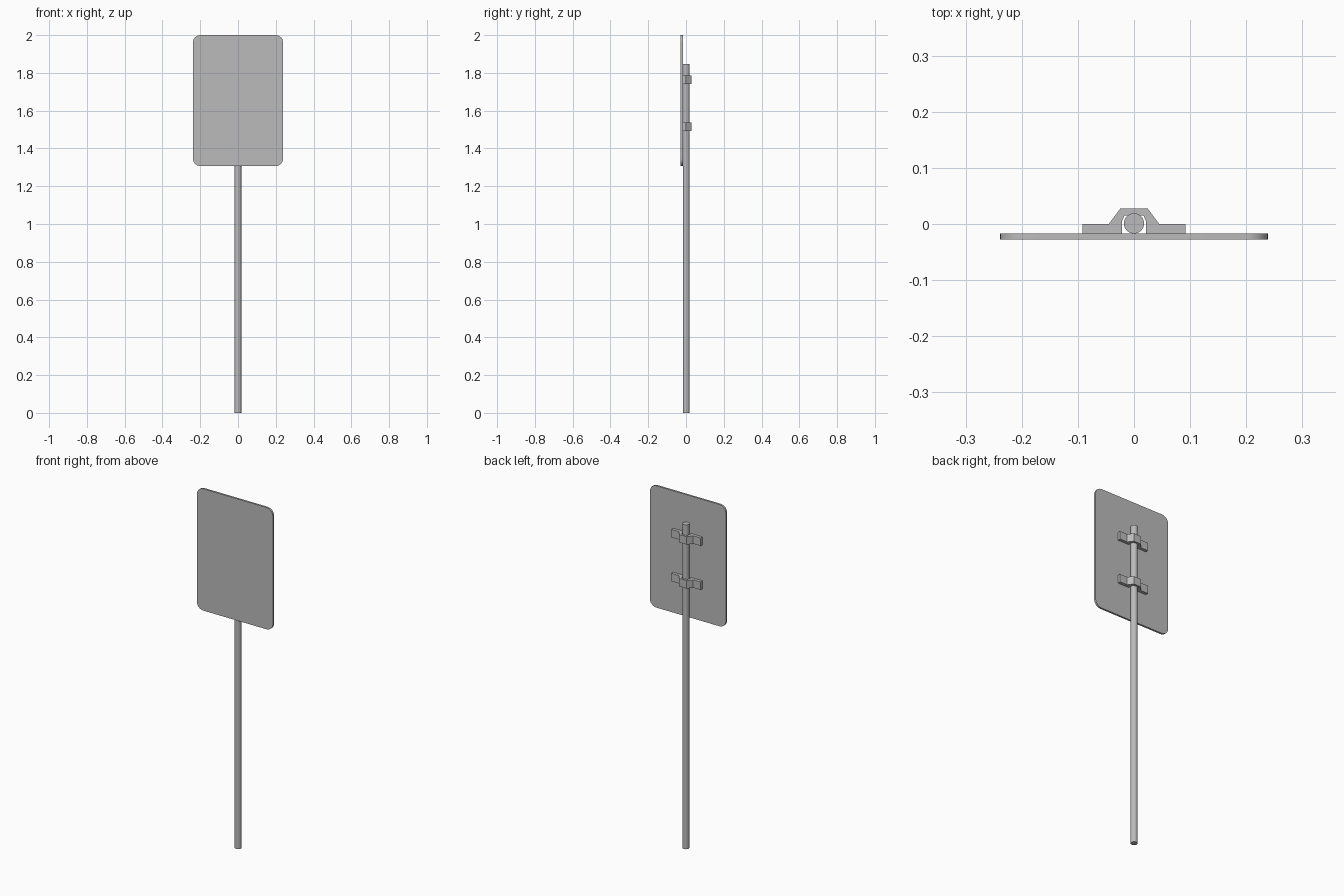
import bpy, bmesh, math

if "Cube" in bpy.data.objects:
    bpy.data.objects.remove(bpy.data.objects["Cube"], do_unlink=True)

GREY = (0.5, 0.5, 0.5, 1)
metal = bpy.data.materials.new("grey metal")
metal.use_nodes = True
metal.diffuse_color = GREY
metal.node_tree.nodes["Principled BSDF"].inputs["Base Color"].default_value = GREY


def extrude_profile(name, points, offset, smooth=False):
    """Make a solid by extruding a closed flat outline along an offset."""
    bm = bmesh.new()
    face = bm.faces.new([bm.verts.new(p) for p in points])
    ext = bmesh.ops.extrude_face_region(bm, geom=[face])
    moved = [v for v in ext["geom"] if isinstance(v, bmesh.types.BMVert)]
    bmesh.ops.translate(bm, verts=moved, vec=offset)
    bmesh.ops.recalc_face_normals(bm, faces=bm.faces)
    mesh = bpy.data.meshes.new(name)
    bm.to_mesh(mesh)
    bm.free()
    mesh.materials.append(metal)
    obj = bpy.data.objects.new(name, mesh)
    bpy.context.collection.objects.link(obj)
    if smooth:
        bpy.ops.object.select_all(action="DESELECT")
        obj.select_set(True)
        bpy.context.view_layer.objects.active = obj
        bpy.ops.object.shade_smooth_by_angle(angle=math.radians(40))
    return obj


def arc(cx, cy, radius, start, sweep, steps):
    return [(cx + radius * math.cos(start + sweep * i / steps),
             cy + radius * math.sin(start + sweep * i / steps))
            for i in range(steps + 1)]


# Round post
ring = arc(0, 0.001, 0.018, 0, math.tau, 24)[:-1]
extrude_profile("post", [(x, y, 0) for x, y in ring], (0, 0, 1.846), True)

# Sign panel with rounded corners
half_w, low, high, r = 0.239, 1.307, 2.0, 0.04
corners = [(half_w - r, high - r), (r - half_w, high - r),
           (r - half_w, low + r), (half_w - r, low + r)]
outline = []
for i, (cx, cz) in enumerate(corners):
    outline += arc(cx, cz, r, i * math.pi / 2, math.pi / 2, 6)
extrude_profile("sign_panel", [(x, -0.028, z) for x, z in outline],
                (0, 0.011, 0), True)

# Clamps: half outline from the outer top to the inner top, then mirrored
half = [(0.024, 0.028), (0.045, 0), (0.092, 0), (0.092, -0.017),
        (0.021, -0.017), (0.021, 0.006), (0.017, 0.015)]
profile = half + [(-x, y) for x, y in reversed(half)]
for name, z in (("upper_clamp", 1.742), ("lower_clamp", 1.492)):
    extrude_profile(name, [(x, y, z) for x, y in profile], (0, 0, 0.045))
